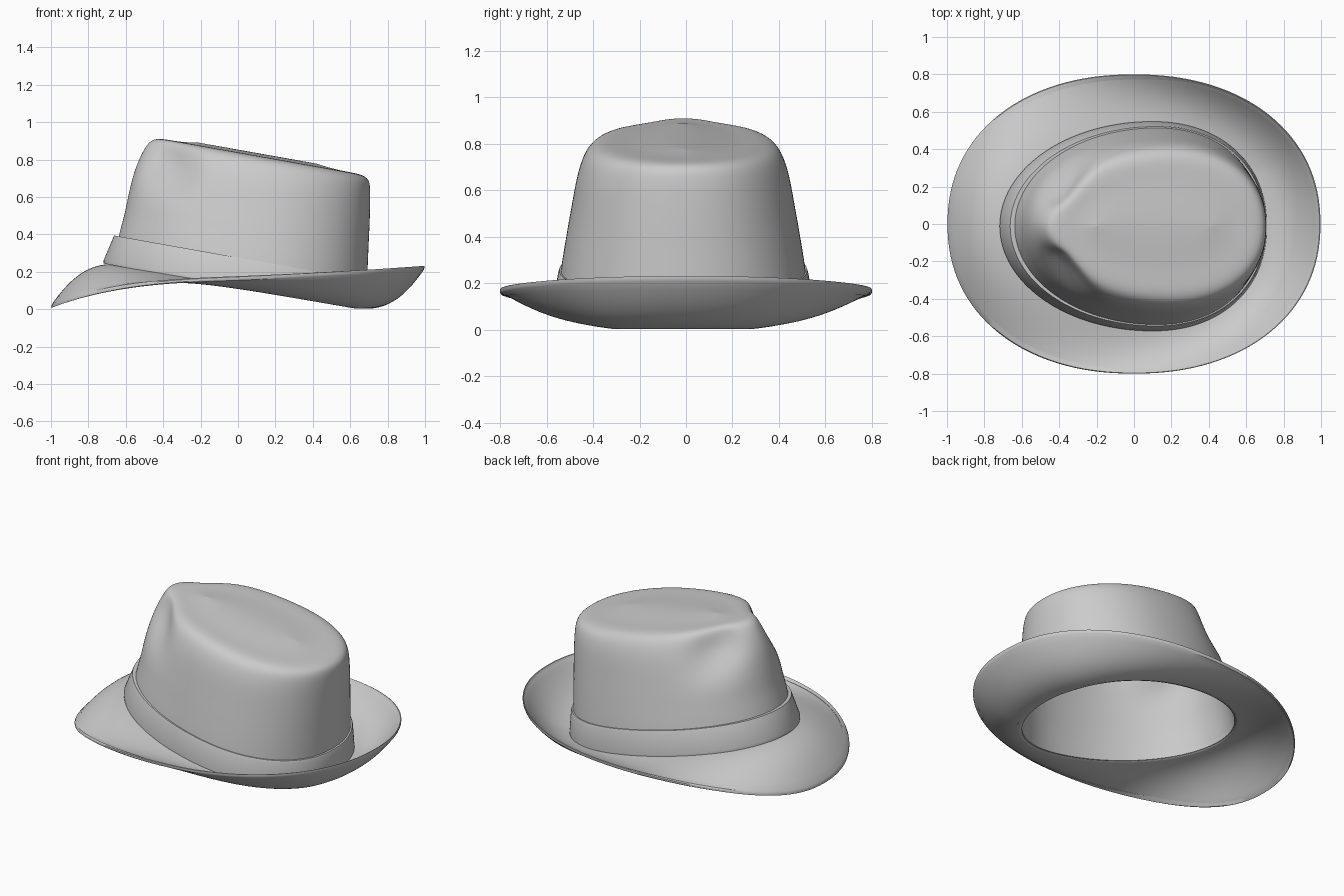
import bpy, bmesh
from math import sin, cos, pi, exp

if "Cube" in bpy.data.objects:
    bpy.data.objects.remove(bpy.data.objects["Cube"])

TILT = -0.178          # slope of the crown, band and head opening
SHIFT_Y = -0.012       # crown sits slightly off centre
N = 64


def spow(v, p):
    return abs(v) ** p * (1 if v >= 0 else -1)


def egg(a, xl, xr, yh):
    """Head outline: two half ellipses, long pointed front and rounder back."""
    mid = xl + (xr - xl) * 0.57
    c, s = cos(a), sin(a)
    if c < 0:
        return mid + (mid - xl) * c, yh * s + SHIFT_Y
    return mid + (xr - mid) * spow(c, 0.92), yh * spow(s, 0.92) + SHIFT_Y


def loft(name, rings, closed=False, subdiv=0, thick=0.0):
    bm = bmesh.new()
    rows = [[bm.verts.new(p) for p in r] for r in rings]
    pairs = list(zip(rows, rows[1:]))
    if closed:
        pairs.append((rows[-1], rows[0]))
    for a, b in pairs:
        n = len(a)
        for i in range(n):
            j = (i + 1) % n
            bm.faces.new((a[i], a[j], b[j], b[i]))
    bmesh.ops.remove_doubles(bm, verts=bm.verts, dist=1e-4)
    bmesh.ops.recalc_face_normals(bm, faces=bm.faces)
    me = bpy.data.meshes.new(name)
    bm.to_mesh(me)
    bm.free()
    ob = bpy.data.objects.new(name, me)
    bpy.context.collection.objects.link(ob)
    for p in me.polygons:
        p.use_smooth = True
    if thick:
        m = ob.modifiers.new("thickness", 'SOLIDIFY')
        m.thickness, m.offset = thick, 0
    if subdiv:
        m = ob.modifiers.new("smooth", 'SUBSURF')
        m.levels = m.render_levels = subdiv
    else:
        bpy.ops.object.select_all(action='DESELECT')
        ob.select_set(True)
        bpy.context.view_layer.objects.active = ob
        bpy.ops.object.shade_smooth_by_angle()
    return ob


def angles(n):
    return [2 * pi * i / n for i in range(n)]


# Crown: tilted rings (height, front x, back x, half width), pinched at the front
def crown_ring(h, xl, xr, yh):
    pts = []
    for a in angles(N):
        x, y = egg(a, xl, xr, yh)
        d = exp(-((x + 0.39) / 0.13) ** 2 - ((h - 0.73) / 0.14) ** 2)
        d *= min(1, abs(y - SHIFT_Y) / 0.2)
        y -= 0.085 * d * (1 if y > SHIFT_Y else -1)
        x += 0.025 * d
        pts.append((x, y, h + TILT * x))
    return pts


crown_profile = [
    (0.118, -0.665, 0.68, 0.538), (0.276, -0.635, 0.685, 0.522),
    (0.39, -0.603, 0.69, 0.503), (0.47, -0.588, 0.693, 0.49),
    (0.547, -0.572, 0.697, 0.476), (0.63, -0.552, 0.70, 0.462),
    (0.71, -0.524, 0.702, 0.446), (0.785, -0.488, 0.702, 0.42),
    (0.822, -0.458, 0.692, 0.388), (0.834, -0.41, 0.645, 0.335),
    (0.832, -0.32, 0.54, 0.24), (0.843, -0.23, 0.44, 0.11),
    (0.849, -0.20, 0.41, 0.0)]
loft("crown", [crown_ring(*r) for r in crown_profile], subdiv=2, thick=0.012)


# Hat band: tilted ribbon around the crown base
def band_ring(h, xl, xr, yh):
    return [(x, y, max(h + TILT * x, 0.004))
            for x, y in (egg(a, xl, xr, yh) for a in angles(128))]


loft("hat_band", [band_ring(*r) for r in (
    (0.118, -0.66, 0.675, 0.53), (0.116, -0.718, 0.708, 0.558),
    (0.135, -0.718, 0.71, 0.56), (0.262, -0.668, 0.705, 0.538),
    (0.276, -0.662, 0.70, 0.533), (0.276, -0.63, 0.68, 0.515))], closed=True)


# Brim: drops at the front, rolls up at the back
def brim_point(a, t):
    xi, yi = egg(a, -0.665, 0.68, 0.538)
    xo, yo = 0.997 * spow(cos(a), 0.92), 0.8 * spow(sin(a), 0.92)
    zi = max(0.118 + TILT * xi, 0.008)
    ze = 0.168 + 0.045 * xo + 0.014 * xo * xo - 0.125 * max(0, -xo) ** 3
    return (xi + (xo - xi) * t, yi + (yo - yi) * t,
            zi + (ze - zi) * t ** 2.3)


def brim_ring(t, n, dz=0.0):
    pts = [brim_point(a, t) for a in angles(n)]
    return [(x, y, z + dz) for x, y, z in pts]


loft("brim", [brim_ring(i / 9, N) for i in range(10)], subdiv=2, thick=0.012)

# Rim binding: thin strip folded over the brim edge
loft("rim_binding", [brim_ring(t, 128, dz) for t, dz in (
    (0.9, 0.008), (0.985, 0.011), (1.0, 0.005),
    (1.0, -0.006), (0.985, -0.011), (0.9, -0.008))], closed=True)
